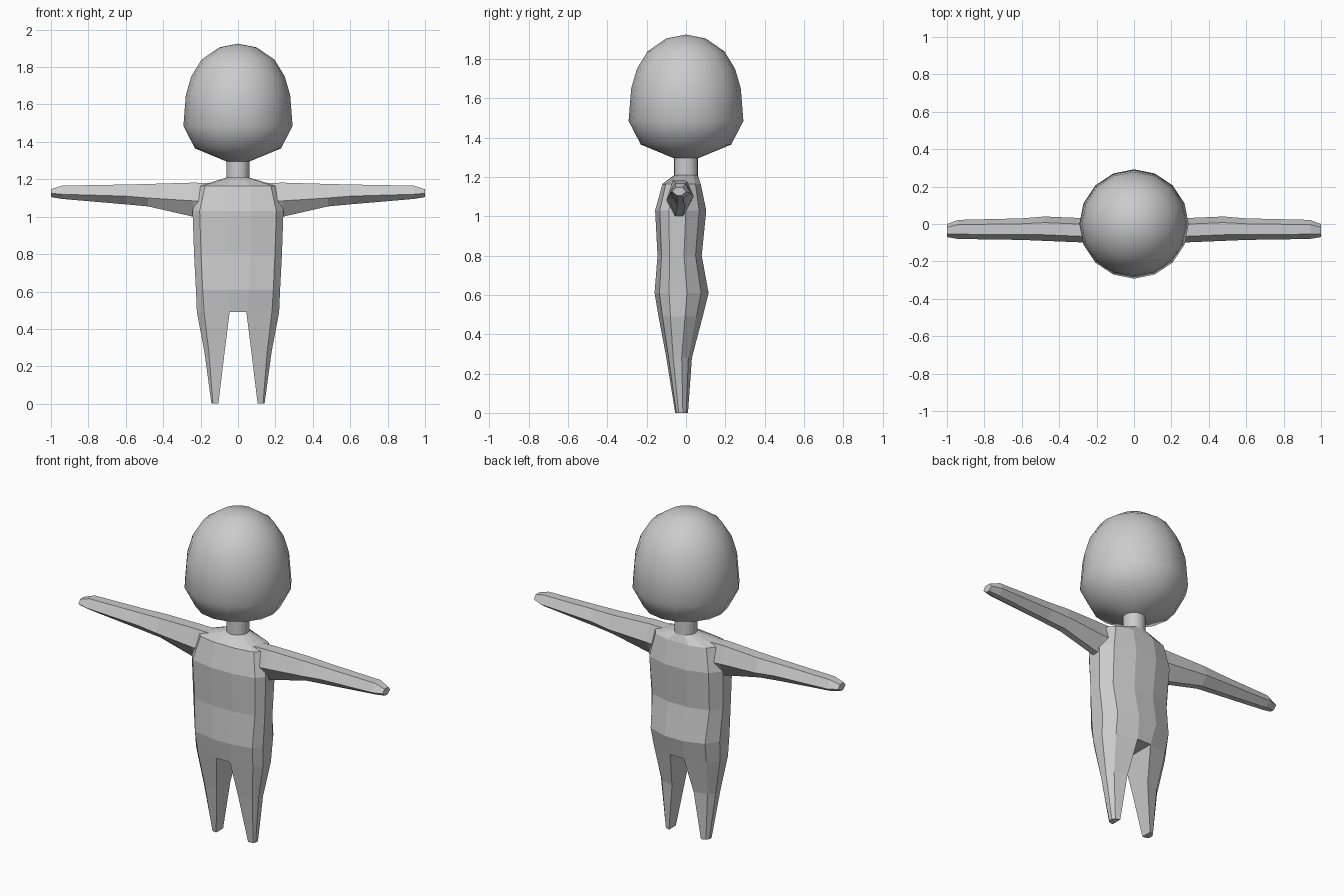
import bpy, bmesh, math

if "Cube" in bpy.data.objects:
    bpy.data.objects.remove(bpy.data.objects["Cube"])

grey = bpy.data.materials.new("light_grey")
grey.diffuse_color = (0.6, 0.6, 0.6, 1)
grey.use_nodes = True
grey.node_tree.nodes["Principled BSDF"].inputs["Base Color"].default_value = grey.diffuse_color


def loft(bm, rings, closed=True):
    """Join consecutive rings of vertices with faces."""
    for a, b in zip(rings, rings[1:]):
        n = len(a)
        for i in range(n if closed else n - 1):
            j = (i + 1) % n
            bm.faces.new((a[i], a[j], b[j], b[i]))


def finish(name, bm, mirrored=False):
    if mirrored:
        bmesh.ops.mirror(bm, geom=bm.verts[:] + bm.edges[:] + bm.faces[:],
                         axis='X', merge_dist=0.0005)
    bmesh.ops.recalc_face_normals(bm, faces=bm.faces[:])
    mesh = bpy.data.meshes.new(name)
    bm.to_mesh(mesh)
    bm.free()
    mesh.materials.append(grey)
    ob = bpy.data.objects.new(name, mesh)
    bpy.context.collection.objects.link(ob)
    return ob


def smooth(ob, angle):
    bpy.ops.object.select_all(action='DESELECT')
    ob.select_set(True)
    bpy.context.view_layer.objects.active = ob
    bpy.ops.object.shade_smooth_by_angle(angle=math.radians(angle))


def section(inner, w, front, back, z):
    """Half cross-section from inner front, round the side, to inner back."""
    d = back - front
    span = w - inner
    return [(inner, front, z), (inner + span * 0.78, front + d * 0.09, z),
            (w, front + d * 0.27, z), (w, front + d * 0.6, z),
            (inner + span * 0.72, back - d * 0.14, z), (inner, back, z)]


# Torso and legs: right half, then mirrored
bm = bmesh.new()
torso = []
for inner, w, f, b, z in [(0.045, 0.22, -0.14, 0.085, 0.49),
                          (0.06, 0.225, -0.16, 0.115, 0.61),
                          (0.065, 0.235, -0.145, 0.08, 0.80),
                          (0.07, 0.243, -0.157, 0.103, 1.03),
                          (0.07, 0.205, -0.12, 0.075, 1.165)]:
    pts = [(0, f, z)] + section(inner, w, f, b, z) + [(0, b, z)]
    torso.append([bm.verts.new(p) for p in pts])
# shoulders close in to the round neck base
torso.append([bm.verts.new((0.06 * math.sin(math.pi * i / 7),
                            -0.06 * math.cos(math.pi * i / 7), 1.21))
              for i in range(8)])
loft(bm, torso, closed=False)

hip = torso[0]
bm.faces.new((hip[0], hip[1], hip[6], hip[7]))      # crotch
leg = [hip[1:7]]
for args in [(0.071, 0.18, -0.10, 0.03, 0.28), (0.105, 0.142, -0.055, 0.01, 0)]:
    leg.append([bm.verts.new(p) for p in section(*args)])
loft(bm, leg)
bm.faces.new(leg[-1])                               # foot end
finish("body", bm, mirrored=True)

# Arms: tapering six-sided lofts
bm = bmesh.new()
arm = []
for x, f, b, top, mid, low in [(0.15, -0.10, 0.03, 1.18, 1.08, 0.99),
                               (0.24, -0.10, 0.03, 1.182, 1.085, 1.0),
                               (0.48, -0.09, 0.04, 1.175, 1.10, 1.055),
                               (0.60, -0.085, 0.03, 1.172, 1.11, 1.066),
                               (0.94, -0.08, 0.022, 1.166, 1.12, 1.095),
                               (1.0, -0.07, 0.0, 1.147, 1.125, 1.105)]:
    e = (b - f) * 0.25
    arm.append([bm.verts.new(p) for p in [
        (x, f + e, top), (x, b - e, top), (x, b, mid),
        (x, b - e * 1.4, low), (x, f + e * 1.4, low), (x, f, mid)]])
loft(bm, arm)
bm.faces.new(arm[-1])
finish("arms", bm, mirrored=True)


def turned(name, profile, sides, angle):
    """Revolve (radius, z) points round the z axis."""
    bm = bmesh.new()
    rings = [[bm.verts.new((r * math.cos(2 * math.pi * i / sides),
                            r * math.sin(2 * math.pi * i / sides), z))
              for i in range(sides)] for r, z in profile]
    loft(bm, rings)
    bmesh.ops.remove_doubles(bm, verts=bm.verts[:], dist=0.0005)
    smooth(finish(name, bm), angle)


# Neck and egg-shaped head
turned("neck", [(0.062, 1.20), (0.062, 1.31)], 16, 40)
turned("head", [(0, 1.288), (0.06, 1.295), (0.23, 1.365), (0.292, 1.485),
                (0.279, 1.65), (0.25, 1.75), (0.195, 1.84), (0.10, 1.905),
                (0, 1.925)], 16, 80)
